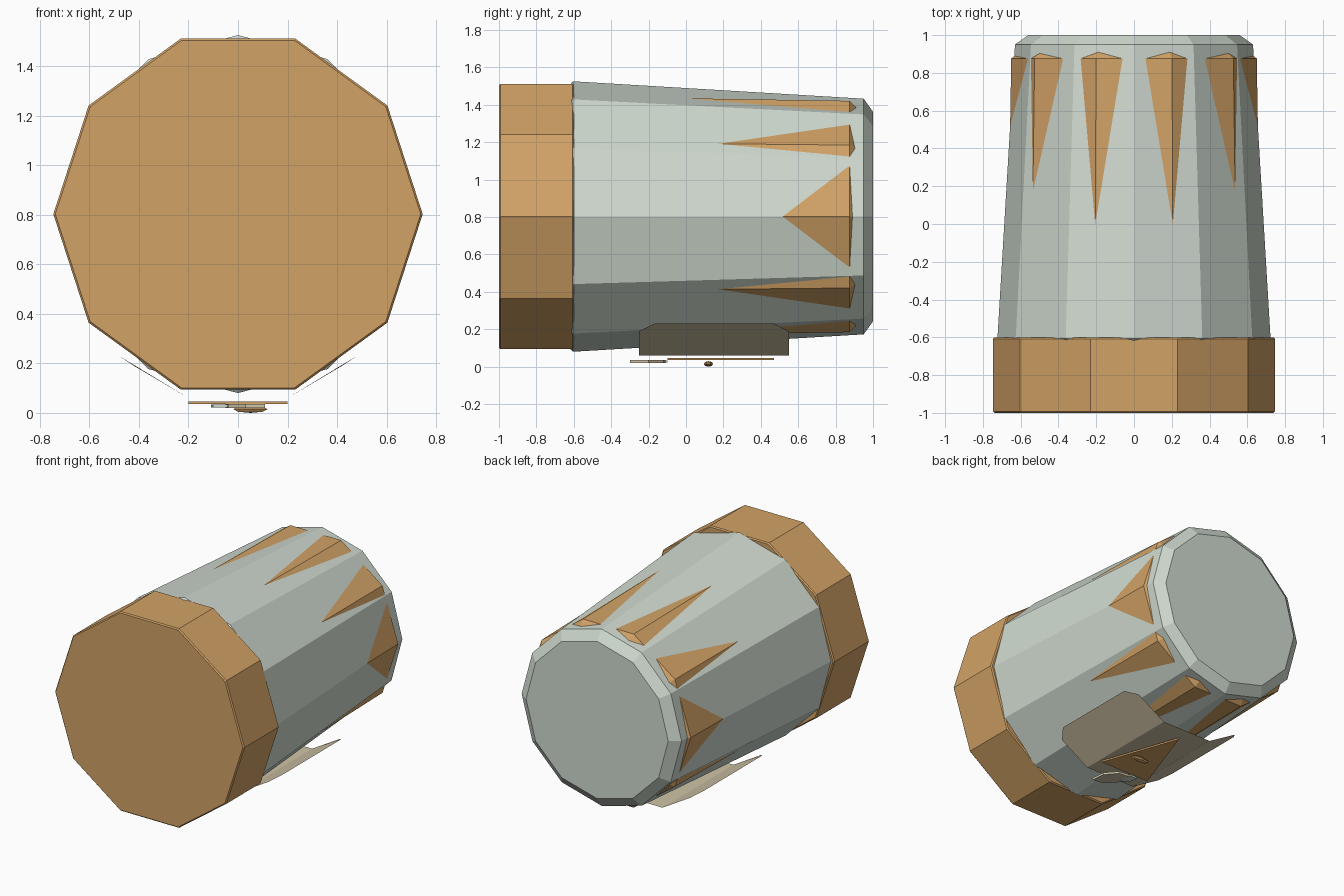
import bpy, bmesh, math
from mathutils import Vector

old = bpy.data.objects.get("Cube")
if old:
    bpy.data.objects.remove(old, do_unlink=True)

AXIS_Z = 0.803


def material(name, rgb):
    # sRGB bytes to linear
    lin = [((c / 255 + 0.055) / 1.055) ** 2.4 for c in rgb]
    m = bpy.data.materials.new(name)
    m.use_nodes = True
    m.diffuse_color = (*lin, 1)
    m.node_tree.nodes["Principled BSDF"].inputs["Base Color"].default_value = (*lin, 1)
    return m


orange = material("warm_orange", (210, 162, 102))
pale = material("pale_grey_green", (208, 218, 208))
cream = material("cream", (208, 196, 166))


def finish(name, bm, mat, fix_normals=True):
    if fix_normals:
        bmesh.ops.recalc_face_normals(bm, faces=bm.faces[:])
    me = bpy.data.meshes.new(name)
    bm.to_mesh(me)
    bm.free()
    me.materials.append(mat)
    ob = bpy.data.objects.new(name, me)
    bpy.context.collection.objects.link(ob)
    return ob


def turned(name, sides, profile, mat):
    # faceted solid turned about the long axis, profile = (y, radius)
    bm = bmesh.new()
    rings = []
    for y, r in profile:
        angles = [math.tau * i / sides for i in range(sides)]
        rings.append([bm.verts.new((r * math.cos(a), y, AXIS_Z + r * math.sin(a)))
                      for a in angles])
    for a, b in zip(rings, rings[1:]):
        for i in range(sides):
            j = (i + 1) % sides
            bm.faces.new((a[i], a[j], b[j], b[i]))
    bm.faces.new(rings[0])
    bm.faces.new(rings[-1])
    return finish(name, bm, mat)


def plate(name, outline, z, thick, mat):
    # flat plate with a polygon outline
    bm = bmesh.new()
    face = bm.faces.new([bm.verts.new((x, y, z)) for x, y in outline])
    ext = bmesh.ops.extrude_face_region(bm, geom=[face])
    top = [g for g in ext["geom"] if isinstance(g, bmesh.types.BMVert)]
    bmesh.ops.translate(bm, verts=top, vec=Vector((0, 0, thick)))
    return finish(name, bm, mat)


# Bottle: ten-sided cap, twelve-sided tapered body, ten-sided liquid poking through
turned("cap", 10, [(-1, 0.738), (-0.992, 0.746), (-0.608, 0.746), (-0.6, 0.738)], orange)
turned("bottle_body", 12, [(-0.65, 0.67), (-0.605, 0.723), (0.95, 0.63), (1, 0.56)], pale)
turned("liquid", 10, [(-0.58, 0.674), (0.875, 0.65), (0.93, 0.59)], orange)

# Folded label under the body: flat middle and two clipped wings
bm = bmesh.new()
FRONT, BACK, CLIP = -0.25, 0.55, 0.08
wings = {}
for s in (-1, 1):
    fold = [bm.verts.new((s * 0.2, y, 0.06)) for y in (FRONT, BACK)]
    side = [bm.verts.new((s * x, y, z)) for x, y, z in
            ((0.42, BACK, 0.19), (0.48, BACK - CLIP, 0.23),
             (0.48, FRONT + CLIP, 0.23), (0.42, FRONT, 0.19))]
    ring = fold + side
    bm.faces.new(ring if s > 0 else ring[::-1])
    wings[s] = fold
bm.faces.new((wings[-1][0], wings[-1][1], wings[1][1], wings[1][0]))
finish("label", bm, cream, fix_normals=False)

# Emblem: triangle, two small leaf plates and a small gem
plate("emblem_triangle", [(-0.2, -0.1), (0.2, -0.1), (0, 0.47)], 0.035, 0.012, orange)
plate("emblem_leaf_large", [(0.11, -0.3), (0.1, -0.2), (0.03, -0.12), (-0.05, -0.11),
                            (-0.04, -0.22), (0.03, -0.29)], 0.02, 0.015, cream)
plate("emblem_leaf_small", [(-0.05, -0.1), (-0.11, -0.1), (-0.1, -0.17), (-0.04, -0.2)],
      0.022, 0.012, pale)

bm = bmesh.new()
bmesh.ops.create_uvsphere(bm, u_segments=6, v_segments=4, radius=1)
bmesh.ops.scale(bm, verts=bm.verts[:], vec=(0.08, 0.025, 0.015))
bmesh.ops.translate(bm, verts=bm.verts[:], vec=(0.05, 0.12, 0.015))
finish("emblem_gem", bm, orange)
